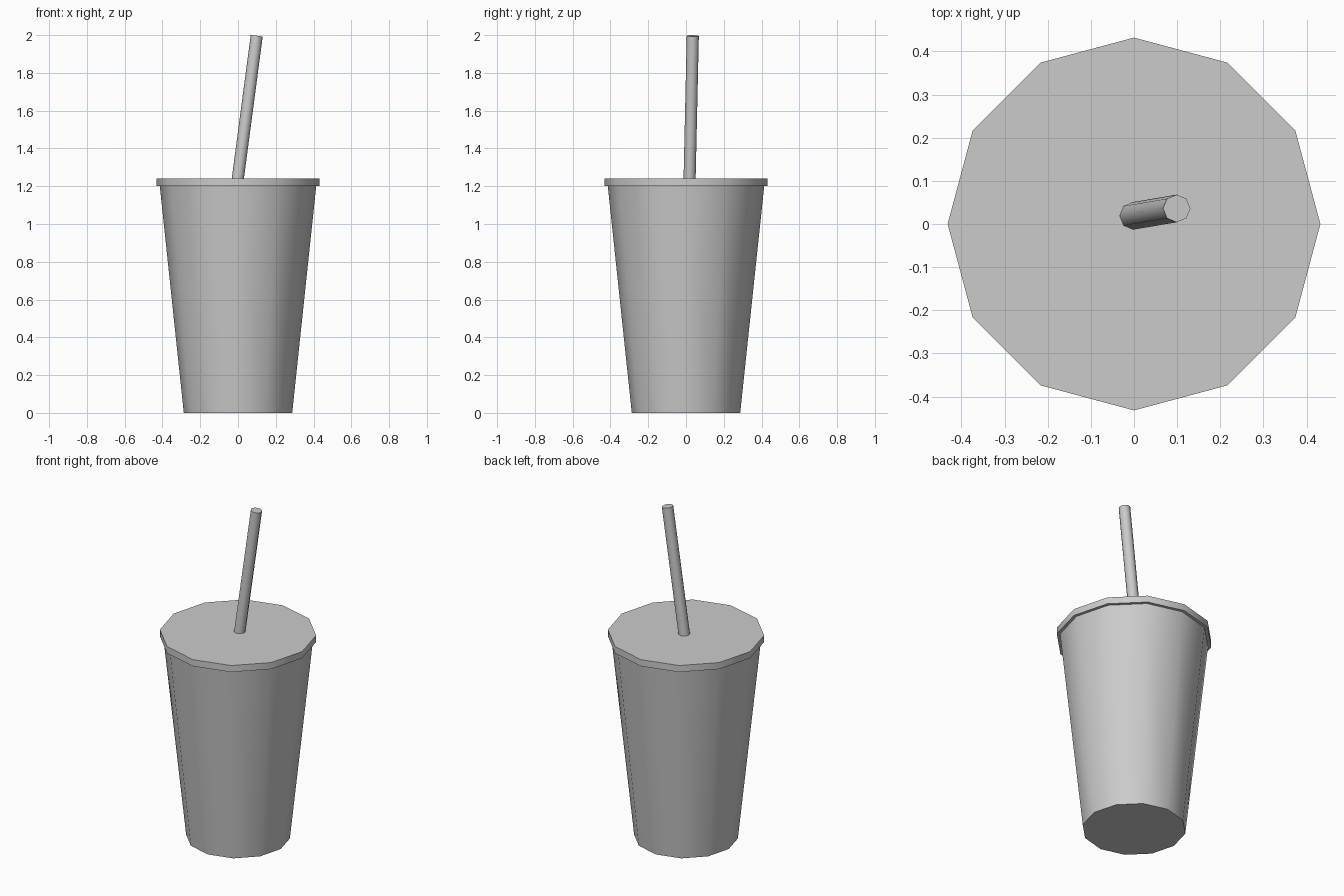
import bpy
from math import radians
from mathutils import Vector

if "Cube" in bpy.data.objects:
    bpy.data.objects.remove(bpy.data.objects["Cube"])


def tube(name, start, end, r1, r2, sides, turn=0.0):
    """Closed cone or cylinder running from start to end."""
    a, b = Vector(start), Vector(end)
    axis = b - a
    bpy.ops.mesh.primitive_cone_add(vertices=sides, radius1=r1, radius2=r2,
                                    depth=axis.length)
    obj = bpy.context.object
    obj.name = name
    tilt = Vector((0, 0, 1)).rotation_difference(axis)
    obj.rotation_euler = tilt.to_euler()
    obj.location = (a + b) / 2
    bpy.ops.object.shade_smooth_by_angle(angle=radians(50))
    return obj


# Tapered cup body
tube("cup", (0, 0, 0), (0, 0, 1.2), 0.287, 0.414, 12)

# Overhanging flat lid
tube("lid", (0, 0, 1.2), (0, 0, 1.24), 0.432, 0.432, 12)

# Leaning straw, pushed a little way through the lid
top = Vector((0.099, 0.036, 1.996))
base = Vector((-0.001, 0.019, 1.24))
tube("straw", base + (base - top) * 0.04, top, 0.032, 0.032, 8)
